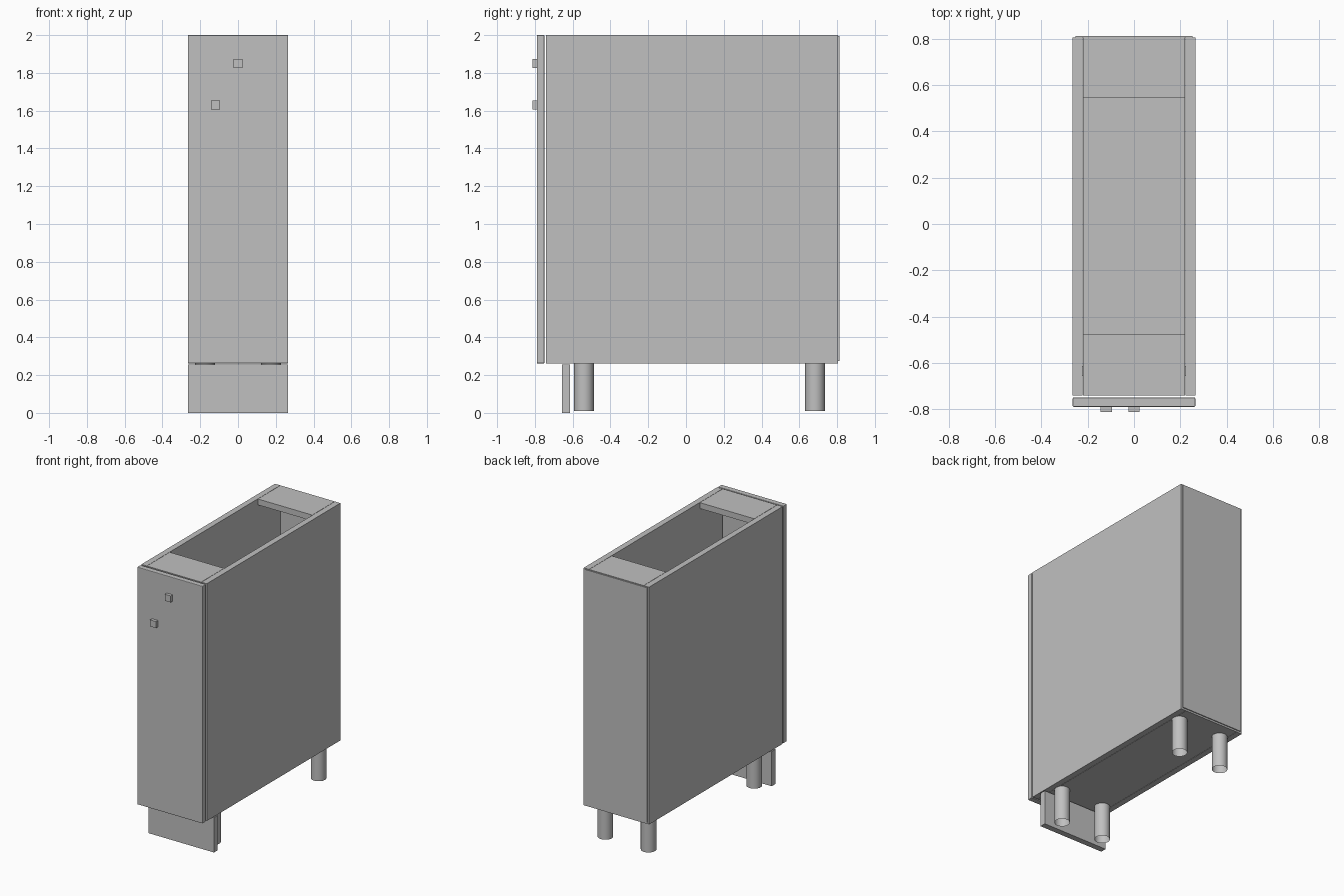
import bpy, bmesh, math
from mathutils import Vector

cube = bpy.data.objects.get("Cube")
if cube:
    bpy.data.objects.remove(cube, do_unlink=True)

grey = bpy.data.materials.new("light_grey")
grey.use_nodes = True
GREY = (0.53, 0.53, 0.53, 1)
grey.diffuse_color = GREY
grey.node_tree.nodes["Principled BSDF"].inputs["Base Color"].default_value = GREY


def finish(name, bm):
    mesh = bpy.data.meshes.new(name)
    bm.to_mesh(mesh)
    bm.free()
    mesh.materials.append(grey)
    obj = bpy.data.objects.new(name, mesh)
    bpy.context.collection.objects.link(obj)
    return obj


def box(name, x, y, z, bevel=0):
    """Box from (min, max) ranges on each axis."""
    bm = bmesh.new()
    bmesh.ops.create_cube(bm, size=1)
    for v in bm.verts:
        v.co = Vector([(r[0] + r[1]) / 2 + c * (r[1] - r[0])
                       for c, r in zip(v.co, (x, y, z))])
    obj = finish(name, bm)
    if bevel:
        mod = obj.modifiers.new("soft_edges", 'BEVEL')
        mod.width = bevel
        mod.segments = 2
    return obj


def tube(name, x, y, z, radius):
    """Open-ended round leg."""
    bm = bmesh.new()
    bmesh.ops.create_cone(bm, cap_ends=False, segments=32, radius1=radius,
                          radius2=radius, depth=z[1] - z[0])
    bmesh.ops.translate(bm, vec=(x, y, (z[0] + z[1]) / 2), verts=bm.verts)
    for f in bm.faces:
        f.smooth = True
    return finish(name, bm)


HALF, INNER = 0.265, 0.22      # outer and inner half widths
BASE, TOP = 0.262, 2.0         # carcass bottom and top
FRONT, BACK = -0.74, 0.806     # carcass depth
BOARD = 0.043                  # board thickness
inside = (-INNER, INNER)

# Carcass
for side, s in (("left", 1), ("right", -1)):
    box(side + "_side_panel", sorted((s * HALF, s * (HALF - BOARD))),
        (FRONT, BACK), (BASE, TOP))
box("bottom_panel", inside, (FRONT, BACK), (BASE, BASE + BOARD))
box("front_top_rail", inside, (FRONT, -0.475), (TOP - BOARD, TOP))
box("back_top_rail", inside, (0.545, BACK), (TOP - BOARD, TOP))
box("back_panel", (-0.252, 0.252), (BACK, 0.813), (0.275, TOP - 0.005))

# Door with two square knobs
box("door", (-HALF, HALF), (-0.79, -0.75), (BASE, TOP), bevel=0.004)
for name, x, z in (("upper_knob", 0, 1.85), ("lower_knob", -0.12, 1.63)):
    box(name, (x - 0.024, x + 0.024), (-0.813, -0.79), (z - 0.024, z + 0.024))

# Plinth and legs
box("plinth", (-HALF, HALF), (-0.657, -0.613), (0, 0.255))
for side, s in (("left", 1), ("right", -1)):
    for end, y in (("front", -0.54), ("back", 0.683)):
        tube(f"{end}_{side}_leg", s * 0.175, y, (0.01, BASE), 0.052)
